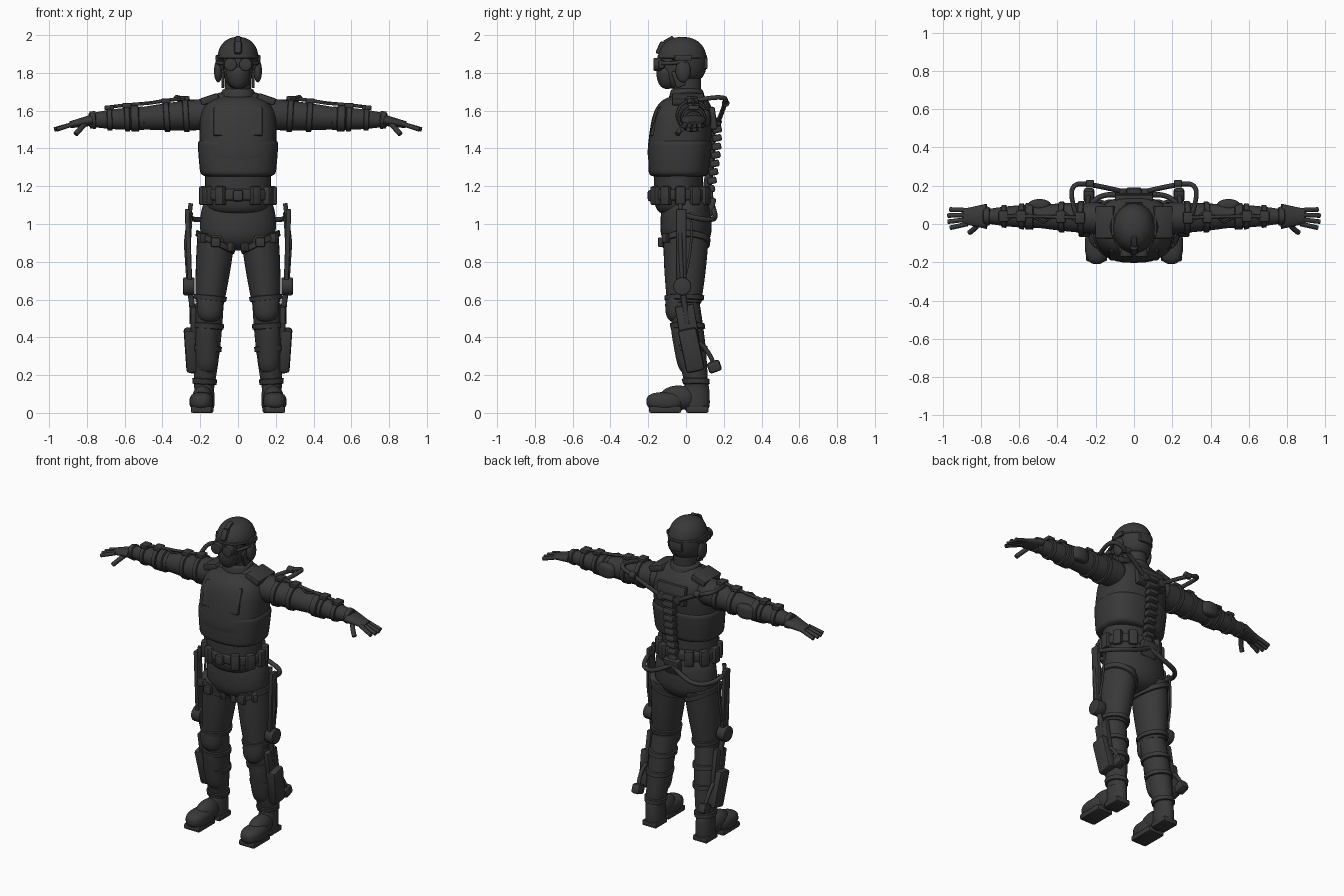
import bpy, bmesh
from math import sin, cos, pi, hypot, copysign, radians
from mathutils import Vector, Matrix, Euler

cube = bpy.data.objects.get("Cube")
if cube:
    bpy.data.objects.remove(cube, do_unlink=True)

charcoal = bpy.data.materials.new("charcoal_grey")
charcoal.use_nodes = True
charcoal.diffuse_color = (.04, .04, .04, 1)
charcoal.node_tree.nodes["Principled BSDF"].inputs["Base Color"].default_value = charcoal.diffuse_color


def add_object(name, data, mirror):
    obj = bpy.data.objects.new(name, data)
    bpy.context.scene.collection.objects.link(obj)
    data.materials.append(charcoal)
    if mirror:
        modifier = obj.modifiers.new("mirror", "MIRROR")
        modifier.use_mirror_merge = False


def finish(name, bm, mirror):
    bmesh.ops.recalc_face_normals(bm, faces=bm.faces)
    mesh = bpy.data.meshes.new(name)
    bm.to_mesh(mesh)
    bm.free()
    mesh.shade_smooth()
    mesh.set_sharp_from_angle(angle=radians(40))
    add_object(name, mesh, mirror)


def power(value, exponent):
    return copysign(abs(value) ** exponent, value)


def blob(name, centre, radii, mirror=False, square=2, barrel=2, taper=0, lean=0, floor=None):
    """Superellipsoid: square shapes the plan, barrel the upright profile."""
    bm = bmesh.new()
    bmesh.ops.create_uvsphere(bm, u_segments=32, v_segments=24, radius=1)
    for vert in bm.verts:
        x, y, z = vert.co
        reach = max(hypot(x, y), 1e-6)
        height = power(z, 2 / barrel)
        ring = reach ** (2 / barrel) * (1 + taper * height)
        vert.co.x = centre[0] + radii[0] * ring * power(x / reach, 2 / square)
        vert.co.y = centre[1] + radii[1] * ring * power(y / reach, 2 / square) + lean * height * radii[2]
        vert.co.z = centre[2] + radii[2] * height
        if floor:
            vert.co.z = max(vert.co.z, floor(vert.co.y))
    finish(name, bm, mirror)


def box(name, centre, size, mirror=False, turn=(0, 0, 0)):
    bm = bmesh.new()
    bmesh.ops.create_cube(bm, size=1, matrix=Matrix.Diagonal((*size, 1)))
    bmesh.ops.bevel(bm, geom=bm.edges[:], offset=min(size) / 4, segments=2, affect="EDGES", profile=.5)
    rotation = Euler([radians(angle) for angle in turn]).to_matrix().to_4x4()
    bm.transform(Matrix.Translation(centre) @ rotation)
    finish(name, bm, mirror)


def disc(name, centre, radius, depth, axis, mirror=False):
    bm = bmesh.new()
    bmesh.ops.create_cone(bm, cap_ends=True, segments=24, radius1=radius, radius2=radius, depth=depth)
    rims = [edge for edge in bm.edges if abs(edge.verts[0].co.z - edge.verts[1].co.z) < depth / 2]
    bmesh.ops.bevel(bm, geom=rims, offset=radius / 6, segments=2, affect="EDGES", profile=.5)
    rotation = Vector(axis).to_track_quat("Z", "Y").to_matrix().to_4x4()
    bm.transform(Matrix.Translation(centre) @ rotation)
    finish(name, bm, mirror)


def tube(name, points, radius, mirror=True, curved=True):
    curve = bpy.data.curves.new(name, "CURVE")
    curve.dimensions = "3D"
    curve.bevel_depth, curve.bevel_resolution = radius, 2
    curve.use_fill_caps = True
    spline = curve.splines.new("NURBS" if curved else "POLY")
    spline.points.add(len(points) - 1)
    for point, place in zip(spline.points, points):
        point.co = (*place, 1)
    spline.use_endpoint_u, spline.order_u = True, 3
    add_object(name, curve, mirror)


def skin(name, rings):
    bm = bmesh.new()
    rings = [[bm.verts.new(place) for place in ring] for ring in rings]
    for low, high in zip(rings, rings[1:]):
        for k in range(len(low)):
            bm.faces.new((low[k - 1], low[k], high[k], high[k - 1]))
    bm.faces.new(rings[0])
    bm.faces.new(rings[-1])
    finish(name, bm, True)


class Limb:
    """Tapered limb between two joints; places straps and fittings on its surface."""

    def __init__(self, name, start, end, thick, thin, swell=0, depth=1):
        self.start, self.end, self.thick, self.thin = start, end, thick, thin
        self.swell, self.depth = swell, depth
        self.side = Vector((0, 1, 0)).cross((end - start).normalized())
        skin(name, [self.ring(step / 12) for step in range(13)])

    def on(self, t, angle, lift=0):
        radius = self.thick + (self.thin - self.thick) * t + self.swell * sin(pi * t) + lift
        offset = self.side * cos(angle) * radius
        offset.y += sin(angle) * radius * self.depth
        return self.start.lerp(self.end, t) + offset

    def ring(self, t, lift=0, tilt=0):
        angles = [pi * k / 16 for k in range(32)]
        return [self.on(t + tilt * cos(angle), angle, lift) for angle in angles]

    def strap(self, name, t, width=.06, tilt=0):
        steps = ((-1, 0), (-.8, .009), (.8, .009), (1, 0))
        skin(name, [self.ring(t + edge * width, lift, tilt) for edge, lift in steps])


# Directions around a limb: OUTER is the top of an arm and the outside of a leg
OUTER, BACK, FRONT = pi, pi / 2, -pi / 2
ALONG_X, ALONG_Y = (1, 0, 0), (0, 1, 0)
shoulder, elbow, wrist = Vector((.18, .03, 1.58)), Vector((.5, .04, 1.56)), Vector((.79, .04, 1.55))
hip, knee, ankle = Vector((.115, 0, .94)), Vector((.15, -.01, .58)), Vector((.18, .06, .12))
exo_knee = Vector((.26, -.02, .67))

# Head, helmet and goggles
blob("head", (0, -.03, 1.83), (.08, .11, .12), taper=.1, barrel=2.5)
blob("face_mask", (0, -.1, 1.78), (.06, .055, .065), taper=.2, barrel=2.5)
blob("helmet", (0, -.02, 1.86), (.11, .13, .13), barrel=2.3,
     floor=lambda y: min(1.88, max(1.77, 1.74 - y * 2)))
blob("helmet_rim", (0, -.02, 1.885), (.115, .132, .01), barrel=6)
blob("ear_cup", (.105, -.015, 1.81), (.022, .04, .06), True)
box("ear_rail", (.11, -.015, 1.88), (.016, .09, .03), True)
box("chin_strap", (.08, -.04, 1.77), (.015, .05, .09), True, turn=(20, 0, 0))
box("helmet_mount", (0, -.13, 1.93), (.04, .04, .07), turn=(-25, 0, 0))
box("mount_arm", (0, -.09, 1.97), (.03, .06, .03), turn=(30, 0, 0))
box("rear_pack", (0, .1, 1.85), (.09, .03, .06))
box("goggle_frame", (0, -.13, 1.845), (.16, .03, .045))
disc("goggle_lens", (.04, -.15, 1.845), .034, .045, ALONG_Y, True)
tube("goggle_strap", [(.07, -.13, 1.85), (.11, -.08, 1.85), (.11, 0, 1.86)], .01)

# Neck, torso and vest
blob("neck", (0, .005, 1.72), (.07, .075, .1), barrel=5)
blob("collar", (0, .005, 1.69), (.09, .09, .03), barrel=5, taper=-.1)
blob("trapezius", (0, .015, 1.64), (.16, .1, .07))
blob("chest", (0, .02, 1.53), (.2, .12, .16), barrel=3)
blob("waist", (0, -.04, 1.25), (.175, .13, .2), barrel=5)
blob("pelvis", (0, 0, 1.02), (.2, .135, .16), barrel=2.8, taper=-.05)
blob("vest", (0, -.03, 1.47), (.205, .165, .21), square=2.6, barrel=3.2, lean=.13)
blob("vest_wrap", (0, -.035, 1.35), (.208, .165, .1), square=2.6, barrel=9, taper=.04, lean=.05)
box("chest_plate", (0, -.15, 1.54), (.26, .04, .16), turn=(-18, 0, 0))
box("shoulder_pad", (.15, .01, 1.66), (.1, .17, .04), True, turn=(0, 18, 0))

# Belt with a ring of pouches
blob("belt", (0, -.03, 1.155), (.19, .152, .032), barrel=8)
pouches = 12
for k in range(pouches):
    angle = 2 * pi * k / pouches
    spot = (sin(angle) * .185, -.03 - cos(angle) * .15, 1.15)
    box("belt_pouch", spot, (.055, .045, .1 if k else .06), turn=(0, 0, k * 360 / pouches))

# Arms and hands
blob("shoulder_cap", shoulder, (.07, .08, .08), True)
upper_arm = Limb("upper_arm", shoulder, elbow, .083, .06, swell=.003)
forearm = Limb("forearm", elbow, wrist, .062, .034, swell=.006)
for limb in (upper_arm, forearm):
    for t in (.3, .62):
        limb.strap("arm_strap", t, width=.05)
        box("arm_clamp", limb.on(t, OUTER, .012), (.05, .06, .025), True)
forearm.strap("elbow_cuff", .16, width=.08)
forearm.strap("glove_cuff", .93)
blob("elbow_pad", upper_arm.on(.98, BACK), (.06, .03, .045), True, barrel=3)
palm = Limb("palm", wrist - Vector((.02, 0, 0)), Vector((.89, .04, 1.525)), .03, .018, depth=2.2)
for k in range(4):
    knuckle = Vector((.87, k * .024, 1.53))
    tip = Vector((.96 + .014 * sin(k), k * .032 - .02, 1.5))
    tube("finger", [knuckle, knuckle.lerp(tip, .5), tip], .012)
tube("thumb", [wrist, (.82, -.02, 1.52), (.86, -.045, 1.475)], .014)

# Legs and knee pads
thigh = Limb("thigh", hip, knee, .1, .075, swell=.004, depth=1.2)
calf = Limb("calf", knee, ankle, .075, .052, swell=.008, depth=1.1)
thigh.strap("thigh_strap", .1, width=.05, tilt=.1)
thigh.strap("knee_strap", .92, width=.04)
for t in (.26, .52, .9):
    calf.strap("calf_strap", t, width=.035)
for turn in (-.8, 0, .7):
    box("thigh_pouch", thigh.on(.1 - turn * .06, FRONT - turn, .012), (.05, .03, .05), True,
        turn=(0, 0, turn * -50))
blob("knee_pad", (.15, -.055, .57), (.068, .055, .09), True, barrel=2.6)
blob("shin_guard", calf.on(.5, FRONT, -.04), (.06, .055, .14), True, barrel=4, lean=-.18)

# Boots
blob("boot_toe", (.195, -.11, .06), (.062, .1, .05), True, square=2.5, barrel=2.6)
blob("boot_instep", (.188, -.04, .08), (.054, .1, .065), True)
blob("boot_heel", (.178, .055, .09), (.053, .07, .085), True, barrel=4, taper=-.05)
box("front_sole", (.195, -.11, .018), (.11, .17, .035), True)
box("heel_sole", (.18, .06, .018), (.1, .12, .035), True)

# Spine frame and back hoses
segments = 10
for k in range(segments):
    t = k / segments
    box("spine_segment", (0, .12 + .045 * sin(t * 2), 1.14 + t * .45), (.06 + t * .02, .05, .036),
        turn=(12, 0, 0))
tube("spine_core", [(0, .1, 1.1), (0, .12, 1.25), (0, .14, 1.4), (0, .13, 1.6)], .022, mirror=False)
box("back_plate", (0, .14, 1.56), (.2, .04, .12), turn=(8, 0, 0))
box("tail_plate", (0, .13, 1.09), (.11, .04, .1), turn=(-15, 0, 0))
hose_root, hose_top = Vector((.06, .17, 1.54)), Vector((.23, .21, 1.64))
disc("hose_joint", hose_root, .025, .03, ALONG_Y, True)
disc("shoulder_joint", hose_top, .02, .04, ALONG_X, True)
tube("back_hose", [hose_root, hose_top, (.32, .21, 1.67), (.33, .13, 1.67), upper_arm.on(.35, OUTER)], .013)

# Arm frame: a rod along the top and a zigzag brace
stations = [(limb, t) for limb in (upper_arm, forearm) for t in (.3, .6, .9)][:-1]
tube("arm_rod", [limb.on(t, OUTER, .015) for limb, t in stations], .009, curved=False)
tube("arm_brace", [limb.on(t, OUTER + (-1) ** k * .4, .018) for k, (limb, t) in enumerate(stations)],
     .006, curved=False)

# Hip, thigh and calf frame
tube("hip_arm", [(0, .14, 1.1), (.1, .16, 1.04), (.2, .14, 1.02), (.26, .05, 1.03), (.26, -.02, 1.05)], .014)
box("thigh_rail", (.262, -.025, .88), (.026, .055, .4), True, turn=(0, 2, 0))
tube("thigh_piston", [(.25, -.03, 1.11), (.275, -.03, .9), exo_knee], .012, curved=False)
tube("thigh_cable", [(.245, .02, 1.06), (.26, .05, .9), exo_knee], .007)
disc("knee_joint", exo_knee, .048, .06, ALONG_X, True)
tube("knee_link", [exo_knee, calf.on(.05, OUTER, .01), calf.on(.25, OUTER, .01)], .016)
box("calf_rail", calf.on(.25, OUTER, .005), (.03, .1, .2), True, turn=(10, 0, 0))
box("calf_housing", calf.on(.55, OUTER, .015), (.06, .1, .23), True, turn=(12, 4, 0))
actuator = Vector((.235, .15, .245))
box("calf_actuator", actuator, (.055, .07, .06), True, turn=(20, 0, 0))
tube("actuator_link", [calf.on(.4, OUTER), calf.on(.5, OUTER + -.8, .05), actuator], .012)
